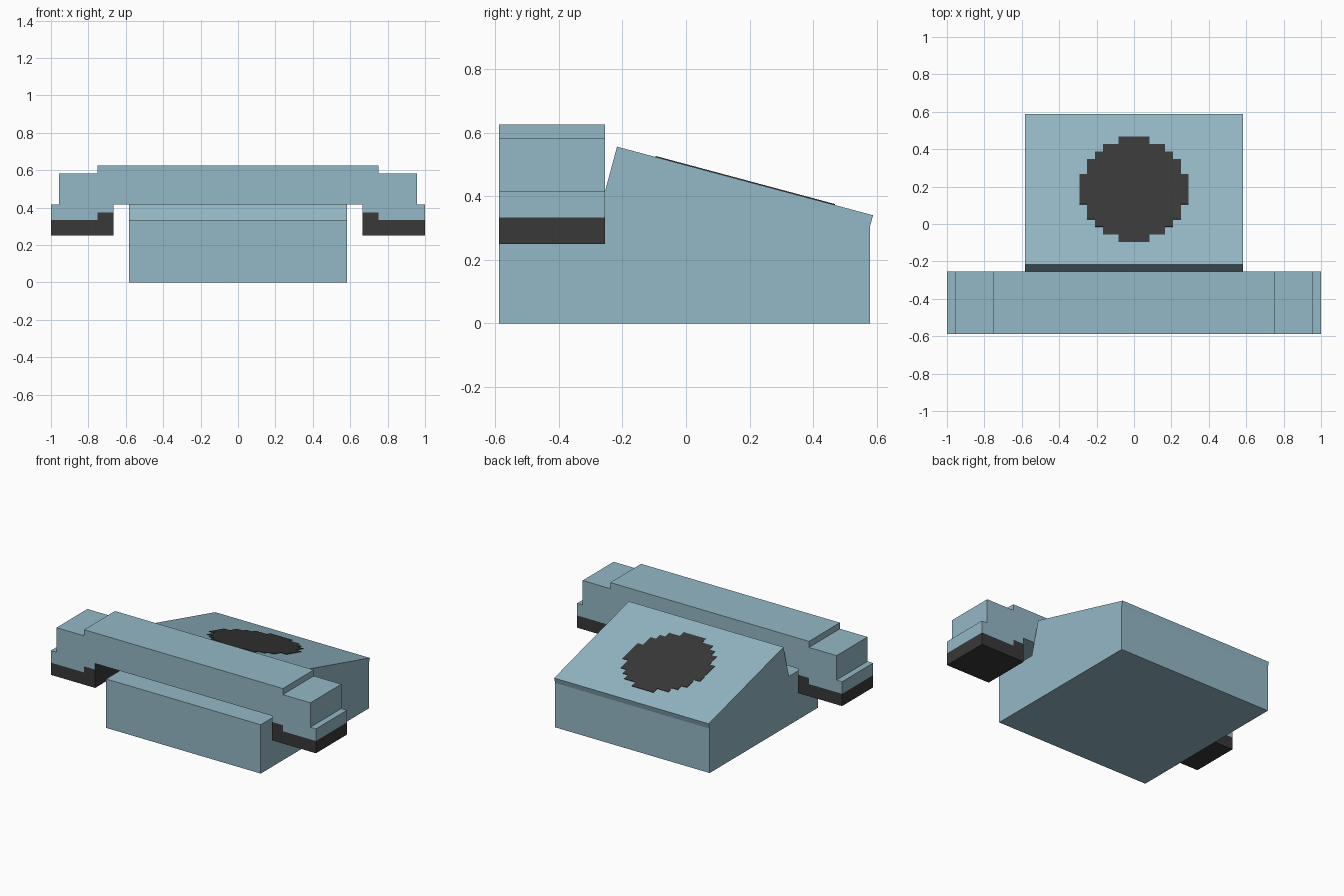
import bpy, bmesh, math
from mathutils import Matrix

if "Cube" in bpy.data.objects:
    bpy.data.objects.remove(bpy.data.objects["Cube"])

U = 1 / 24            # the model sits on a grid of 24 cells per unit
TILT = math.radians(15)


def material(name, rgb):
    m = bpy.data.materials.new(name)
    m.diffuse_color = (*rgb, 1)
    m.use_nodes = True
    m.node_tree.nodes["Principled BSDF"].inputs["Base Color"].default_value = m.diffuse_color
    return m


BLUE = material("pale blue", (0.296, 0.479, 0.565))
DARK = material("charcoal", (0.040, 0.040, 0.040))


def finish(bm, name, mats):
    bmesh.ops.recalc_face_normals(bm, faces=bm.faces[:])
    me = bpy.data.meshes.new(name)
    bm.to_mesh(me)
    bm.free()
    for m in mats:
        me.materials.append(m)
    ob = bpy.data.objects.new(name, me)
    bpy.context.collection.objects.link(ob)
    return ob


def prism(points, shift):
    """Extrude a closed 3D outline along a vector."""
    bm = bmesh.new()
    face = bm.faces.new([bm.verts.new(p) for p in points])
    out = bmesh.ops.extrude_face_region(bm, geom=[face], use_keep_orig=True)
    verts = [g for g in out["geom"] if isinstance(g, bmesh.types.BMVert)]
    bmesh.ops.translate(bm, verts=verts, vec=shift)
    return bm


# Body: side profile with front deck and sloping dial panel
HALF = 14 * U
L = 20 * U
back_y, back_z = 0.588, 0.340
top_y, top_z = back_y - L * math.cos(TILT), back_z + L * math.sin(TILT)
deck = 8 * U
rear = 0.578
side = [(-0.588, 0), (rear, 0),
        (rear, back_z - (back_y - rear) / math.tan(TILT)),
        (back_y, back_z), (top_y, top_z),
        (top_y - (top_z - deck) * math.tan(TILT), deck), (-0.588, deck)]
finish(prism([(-HALF, y, z) for y, z in side], (2 * HALF, 0, 0)), "body", [BLUE])

# Dial: stepped disc, a thin plate on the slope
bm = bmesh.new()
bmesh.ops.create_grid(bm, x_segments=14, y_segments=14, size=7 * U)
outside = [f for f in bm.faces if f.calc_center_median().length > math.sqrt(46) * U]
bmesh.ops.delete(bm, geom=outside, context="FACES")
out = bmesh.ops.extrude_face_region(bm, geom=bm.faces[:], use_keep_orig=True)
bmesh.ops.translate(bm, vec=(0, 0, 0.004),
                    verts=[g for g in out["geom"] if isinstance(g, bmesh.types.BMVert)])
bmesh.ops.transform(bm, verts=bm.verts[:], matrix=(
    Matrix.Translation((0, (top_y + back_y) / 2, (top_z + back_z) / 2 - 0.001))
    @ Matrix.Rotation(-TILT, 4, "X")))
finish(bm, "dial", [DARK])

# Handset: stepped front outline, extruded in depth
Y0, DEPTH = -0.588, (0, 8 * U, 0)
half = [(18, 15), (18, 14), (23, 14), (23, 10)]
outline = half + [(-x, z) for x, z in reversed(half)]
finish(prism([(x * U, Y0, z * U) for x, z in outline], DEPTH), "handset_grip", [BLUE])

# Ear and mouth pieces: blue collars with dark pads below
collar = [(16, 10), (24, 10), (24, 8), (18, 8), (18, 9), (16, 9)]
pad = [(16, 9), (18, 9), (18, 8), (24, 8), (24, 6), (16, 6)]
for s, label in ((-1, "left"), (1, "right")):
    bm = prism([(s * x * U, Y0, z * U) for x, z in collar], DEPTH)
    for f in bm.faces:      # the face towards the middle is dark
        if abs(f.calc_center_median().x) < 16.1 * U:
            f.material_index = 1
    finish(bm, label + "_collar", [BLUE, DARK])
    finish(prism([(s * x * U, Y0, z * U) for x, z in pad], DEPTH),
           label + "_pad", [DARK])
